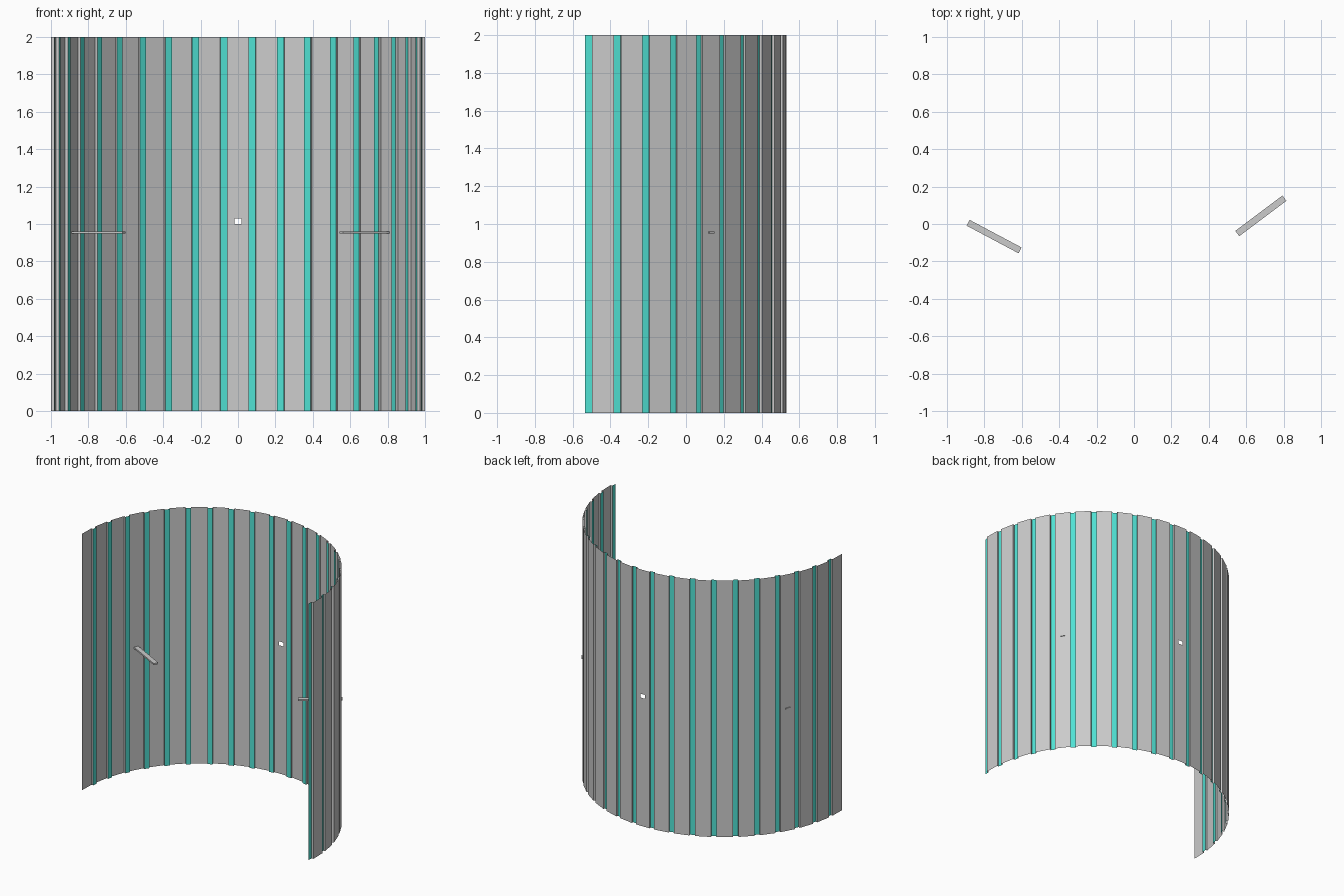
import bpy, bmesh
from math import sin, cos, radians
from mathutils import Matrix

if "Cube" in bpy.data.objects:
    bpy.data.objects.remove(bpy.data.objects["Cube"])

STEP = 8.857            # angle from one strip to the next
HALF = 1.1              # half the angular width of a strip
R_OUT, R_IN = 1.0, 0.985
CY, H = -0.465, 2.0     # arc centre and wall height

teal = bpy.data.materials.new("teal")
teal.diffuse_color = (0.08, 0.75, 0.65, 1)
teal.use_nodes = True
teal.node_tree.nodes["Principled BSDF"].inputs["Base Color"].default_value = teal.diffuse_color


def point(r, deg, z):
    a = radians(deg)
    return (r * sin(a), CY + r * cos(a), z)


def finish(name, bm, mat=None):
    bmesh.ops.remove_doubles(bm, verts=bm.verts, dist=1e-5)
    me = bpy.data.meshes.new(name)
    bm.to_mesh(me)
    bm.free()
    ob = bpy.data.objects.new(name, me)
    bpy.context.collection.objects.link(ob)
    if mat:
        me.materials.append(mat)
    return ob


def upright(bm, p, q, z0=0.0, z1=H):
    """Vertical quad between two (radius, angle) points."""
    bm.faces.new([bm.verts.new(point(*c, z)) for c, z in
                  ((q, z0), (p, z0), (p, z1), (q, z1))])


# curved wall of flat panels, with a small peephole in the middle one
wall = bmesh.new()
for k in range(-10, 11):
    a, b = k * STEP - STEP / 2 + HALF, k * STEP + STEP / 2 - HALF
    if k:
        upright(wall, (R_OUT, a), (R_OUT, b))
    else:
        e = 1.1
        r = R_OUT * cos(radians(b)) / cos(radians(e))   # keeps the panel flat
        upright(wall, (R_OUT, a), (r, -e))
        upright(wall, (r, e), (R_OUT, b))
        upright(wall, (r, -e), (r, e), 0, 1.0)
        upright(wall, (r, -e), (r, e), 1.03, H)
finish("wall_panels", wall)

# recessed strips: teal face, plus the narrow side returns
strips, returns = bmesh.new(), bmesh.new()
for k in range(-9, 12):
    c = (k - 0.5) * STEP
    a, b = c - HALF, c + HALF
    upright(strips, (R_IN, a), (R_IN, b))
    upright(returns, (R_OUT, a), (R_IN, a))
    if k < 11:
        upright(returns, (R_IN, b), (R_OUT, b))
finish("inset_strips", strips, teal)
finish("strip_returns", returns)

# two flat bars reaching radially inward through the wall
for name, deg in (("left_bar", -7 * STEP), ("right_bar", 6 * STEP)):
    bm = bmesh.new()
    bmesh.ops.create_cube(bm, size=1)
    bmesh.ops.scale(bm, vec=(0.035, 0.315, 0.012), verts=bm.verts)
    ob = finish(name, bm)
    ob.matrix_world = (Matrix.Translation(point(0.8475, deg, 0.955))
                       @ Matrix.Rotation(-radians(deg), 4, 'Z'))
